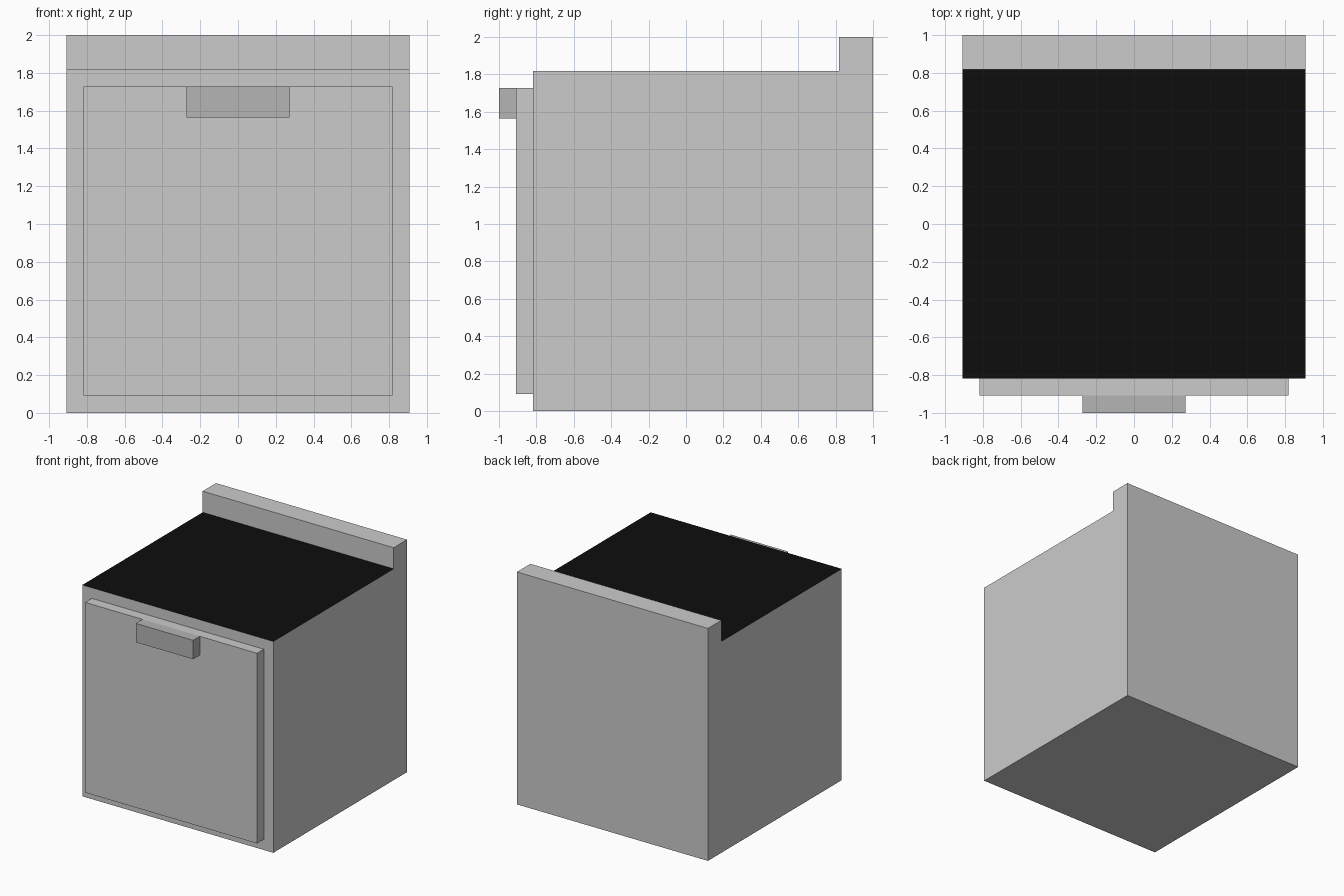
import bpy, bmesh

if "Cube" in bpy.data.objects:
    bpy.data.objects.remove(bpy.data.objects["Cube"])

U = 1 / 11  # base module: the model is 22 modules tall


def material(name, value):
    m = bpy.data.materials.new(name)
    m.diffuse_color = (value, value, value, 1)
    m.use_nodes = True
    m.node_tree.nodes["Principled BSDF"].inputs["Base Color"].default_value = m.diffuse_color
    return m


def extrude_profile(name, profile, half_width, mats=()):
    """Extrude a closed (y, z) profile along x, centred on x = 0."""
    bm = bmesh.new()
    face = bm.faces.new([bm.verts.new((-half_width, y, z)) for y, z in profile])
    ext = bmesh.ops.extrude_face_region(bm, geom=[face])
    new = [g for g in ext["geom"] if isinstance(g, bmesh.types.BMVert)]
    bmesh.ops.translate(bm, verts=new, vec=(2 * half_width, 0, 0))
    bmesh.ops.recalc_face_normals(bm, faces=bm.faces)
    mesh = bpy.data.meshes.new(name)
    bm.to_mesh(mesh)
    bm.free()
    for m in mats:
        mesh.materials.append(m)
    obj = bpy.data.objects.new(name, mesh)
    bpy.context.collection.objects.link(obj)
    return obj


grey = material("body_grey", 0.8)
black = material("hob_black", 0.004)
glass = material("door_dark_grey", 0.52)
handle_grey = material("handle_grey", 0.46)

y_front, y_door, y_handle = -9 * U, -10 * U, -11 * U
z_door, z_band, z_top = U, 1.565, 19 * U

# Body with raised back rail; the cooking surface is black
body = extrude_profile("stove_body", [
    (y_front, 0), (1, 0), (1, 2), (9 * U, 2), (9 * U, 20 * U), (y_front, 20 * U)],
    10 * U, (grey, black))
for p in body.data.polygons:
    if p.normal.z > 0.9 and p.center.z < 1.9:
        p.material_index = 1

# Oven door: only the front below the band is darker
door = extrude_profile("oven_door", [
    (y_front, z_door), (y_front, z_top), (y_door, z_top),
    (y_door, z_band), (y_door, z_door)], 9 * U, (grey, glass))
for p in door.data.polygons:
    if p.normal.y < -0.9 and p.center.z < z_band:
        p.material_index = 1

# Door handle
extrude_profile("door_handle", [
    (y_door, z_band), (y_door, z_top), (y_handle, z_top), (y_handle, z_band)],
    3 * U, (handle_grey,))
